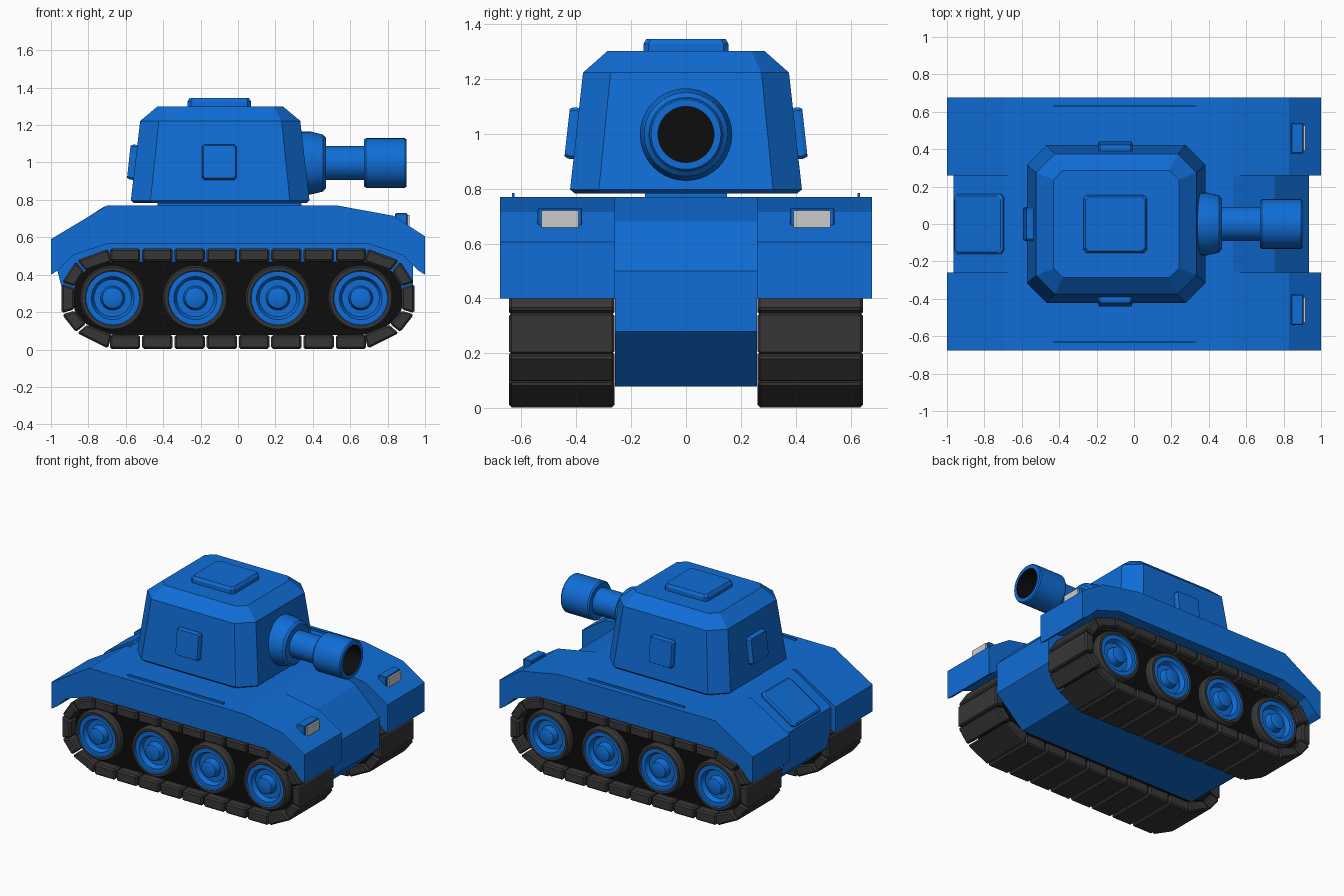
import bpy, bmesh, math
from mathutils import Vector, Matrix

if "Cube" in bpy.data.objects:
    bpy.data.objects.remove(bpy.data.objects["Cube"], do_unlink=True)


def material(name, rgb):
    m = bpy.data.materials.new(name)
    m.use_nodes = True
    m.diffuse_color = (*rgb, 1)
    bsdf = next(n for n in m.node_tree.nodes if n.type == 'BSDF_PRINCIPLED')
    bsdf.inputs["Base Color"].default_value = (*rgb, 1)
    bsdf.inputs["Roughness"].default_value = 0.7
    return m


BLUE = material("blue paint", (0.005, 0.155, 0.68))
RUBBER = material("dark grey rubber", (0.037, 0.037, 0.037))
BLACK = material("black", (0.004, 0.004, 0.004))
LAMP = material("light grey lamp", (0.6, 0.6, 0.58))


def finish(name, bm, mats, smooth=False):
    bmesh.ops.recalc_face_normals(bm, faces=bm.faces)
    mesh = bpy.data.meshes.new(name)
    bm.to_mesh(mesh)
    bm.free()
    for m in mats:
        mesh.materials.append(m)
    if smooth:
        mesh.shade_smooth()
        mesh.set_sharp_from_angle(angle=math.radians(30))
    obj = bpy.data.objects.new(name, mesh)
    bpy.context.collection.objects.link(obj)
    return obj


def bevel_all(bm, width):
    if width:
        bmesh.ops.bevel(bm, geom=bm.edges[:], offset=width, segments=1,
                        affect='EDGES', profile=0.5)


def loft(name, rings, mat, bevel=0):
    """Solid through rings that share one point count."""
    bm = bmesh.new()
    rows = [[bm.verts.new(p) for p in ring] for ring in rings]
    n = len(rows[0])
    for a, b in zip(rows, rows[1:]):
        for i in range(n):
            j = (i + 1) % n
            bm.faces.new((a[i], a[j], b[j], b[i]))
    bm.faces.new(rows[0])
    bm.faces.new(rows[-1])
    bevel_all(bm, bevel)
    return finish(name, bm, [mat])


def prism(name, profile, y0, y1, mat, bevel=0):
    """Side profile in x and z, extruded along y."""
    return loft(name, [[(x, y, z) for x, z in profile] for y in (y0, y1)], mat, bevel)


def box(name, lo, hi, mat, bevel=0):
    return prism(name, [(lo[0], lo[2]), (hi[0], lo[2]), (hi[0], hi[2]), (lo[0], hi[2])],
                 lo[1], hi[1], mat, bevel)


def lathe(name, profile, axis, loc, mats, rule, sides=40):
    """Revolve (distance, radius) points; rule gives each band its colour."""
    bm = bmesh.new()
    rows = []
    for d, r in profile:
        turns = [2 * math.pi * k / sides for k in range(sides)]
        rows.append([bm.verts.new((r * math.cos(t), r * math.sin(t), d)) for t in turns])
    for k, (a, b) in enumerate(zip(rows, rows[1:])):
        for i in range(sides):
            j = (i + 1) % sides
            bm.faces.new((a[i], a[j], b[j], b[i])).material_index = rule(k)
    bm.faces.new(rows[0]).material_index = rule(0)
    bm.faces.new(rows[-1]).material_index = rule(len(rows) - 2)
    rot = Vector((0, 0, 1)).rotation_difference(Vector(axis)).to_matrix().to_4x4()
    bm.transform(Matrix.Translation(loc) @ rot)
    return finish(name, bm, mats, True)


def hatch(name, size, loc, normal, up, taper=0.85):
    """Raised plate with bevelled corners, lying on a wall."""
    w, h, t = size
    n = Vector(normal).normalized()
    u = Vector(up)
    u = (u - n * u.dot(n)).normalized()
    s = u.cross(n)

    def ring(k, depth):
        c = 0.12 * min(w, h)
        pts = [(w - c, h), (w, h - c), (w, c - h), (w - c, -h),
               (c - w, -h), (-w, c - h), (-w, h - c), (c - w, h)]
        return [Vector(loc) + s * a * k + u * b * k + n * depth for a, b in pts]
    return loft(name, [ring(1, -0.02), ring(1, t * 0.6), ring(taper, t)], BLUE)


# Hull between the tracks
prism("hull", [(-0.7, 0.08), (-0.93, 0.28), (-0.965, 0.42), (-0.965, 0.58), (-0.7, 0.75),
               (-0.66, 0.77), (0.53, 0.77), (0.75, 0.68), (0.935, 0.5), (0.935, 0.28),
               (0.72, 0.08)], -0.258, 0.258, BLUE)
hatch("rear_deck_hatch", (0.16, 0.155, 0.02), (-0.825, 0, 0.67), (-0.54, 0, 0.84), (1, 0, 0.6), 0.93)

# Outer and inner corners of the track loop, one end
OUT = [(0.69, 0.54), (0.865, 0.475), (0.943, 0.355), (0.943, 0.19), (0.865, 0.09), (0.69, 0.003)]
INN = [(0.67, 0.47), (0.82, 0.42), (0.875, 0.335), (0.875, 0.21), (0.81, 0.135), (0.67, 0.078)]


def full_loop(pts):
    return pts + [(-x, z) for x, z in reversed(pts)]


def lerp(a, b, t):
    return tuple(p + (q - p) * t for p, q in zip(a, b))


def track_links():
    """Pairs of outer and inner segments around the loop."""
    outer, inner = full_loop(OUT), full_loop(INN)
    for i in range(len(outer)):
        j = (i + 1) % len(outer)
        long_run = abs(outer[i][0] - outer[j][0]) > 1
        n = 8 if long_run else 1
        for k in range(n):
            a, b = (k + 0.03) / n, (k + 0.97) / n
            o = [lerp(outer[i], outer[j], t) for t in (a, b)]
            if long_run:
                q = [(x, inner[i][1]) for x, z in o]
            else:
                q = [lerp(inner[i], inner[j], t) for t in (a, b)]
            yield [o[0], o[1], q[1], q[0]]


WHEEL = [(0.0, 0.175), (0.08, 0.175), (0.095, 0.165), (0.095, 0.147), (0.085, 0.143),
         (0.085, 0.115), (0.055, 0.1), (0.055, 0.065), (0.1, 0.055), (0.105, 0.045)]

for s, side in ((1, "left"), (-1, "right")):
    # Mudguard with an arch that follows the track
    prism(side + "_fender",
          [(-1, 0.4), (-1, 0.59), (-0.7, 0.77), (0.53, 0.77), (0.83, 0.715), (1, 0.605), (1, 0.4),
           (0.96, 0.425), (0.88, 0.505), (0.69, 0.567), (-0.69, 0.567), (-0.88, 0.505), (-0.96, 0.425)],
          s * 0.258, s * 0.677, BLUE)
    box(side + "_fender_rib", (-0.43, s * 0.625, 0.76), (0.33, s * 0.634, 0.783), BLUE)

    # Headlamp
    box(side + "_lamp_housing", (0.84, s * 0.378, 0.63), (0.905, s * 0.54, 0.73), BLUE, 0.005)
    box(side + "_lamp", (0.9, s * 0.392, 0.64), (0.918, s * 0.527, 0.72), LAMP)

    # Track
    prism(side + "_track_core", full_loop(INN), s * 0.265, s * 0.58, BLACK)
    for k, quad in enumerate(track_links()):
        prism(f"{side}_track_link_{k + 1}", quad, s * 0.26, s * 0.645, RUBBER, 0.01)

    # Road wheels
    for k in range(4):
        lathe(f"{side}_wheel_{k + 1}", WHEEL, (0, s, 0), (-0.67 + 0.442 * k, s * 0.54, 0.275),
              [BLUE, RUBBER], lambda band: 1 if band < 3 else 0)


# Turret
def turret_ring(x0, x1, y, cut, z):
    return [(x0 + cut, -y, z), (x1 - cut, -y, z), (x1, cut - y, z), (x1, y - cut, z),
            (x1 - cut, y, z), (x0 + cut, y, z), (x0, y - cut, z), (x0, cut - y, z)]


loft("turret", [turret_ring(-0.555, 0.365, 0.405, 0.1, 0.782),
                turret_ring(-0.573, 0.382, 0.422, 0.105, 0.797),
                turret_ring(-0.523, 0.333, 0.375, 0.1, 1.222),
                turret_ring(-0.43, 0.24, 0.287, 0.05, 1.3)], BLUE)
box("turret_neck", (-0.43, -0.15, 0.75), (0.34, 0.15, 0.79), BLUE)
hatch("roof_hatch", (0.155, 0.17, 0.045), (-0.1, 0, 1.3), (0, 0, 1), (1, 0, 0), 0.93)
for s, side in ((1, "left"), (-1, "right")):
    hatch(side + "_turret_hatch", (0.092, 0.094, 0.036), (-0.1, s * 0.397, 1.0), (0, s, 0.11), (0, 0, 1), 0.93)
hatch("rear_turret_hatch", (0.092, 0.094, 0.036), (-0.548, 0, 1.0), (-1, 0, 0.11), (0, 0, 1), 0.93)

# Gun: mantlet, barrel, muzzle and bore
GUN = [(0.3, 0.168), (0.39, 0.168), (0.455, 0.152), (0.47, 0.135), (0.47, 0.092), (0.675, 0.092),
       (0.675, 0.125), (0.685, 0.133), (0.892, 0.133), (0.9, 0.127), (0.9, 0.102), (0.72, 0.102)]
lathe("gun", GUN, (1, 0, 0), (0, 0, 0.997), [BLUE, BLACK], lambda band: 1 if band > 9 else 0)
